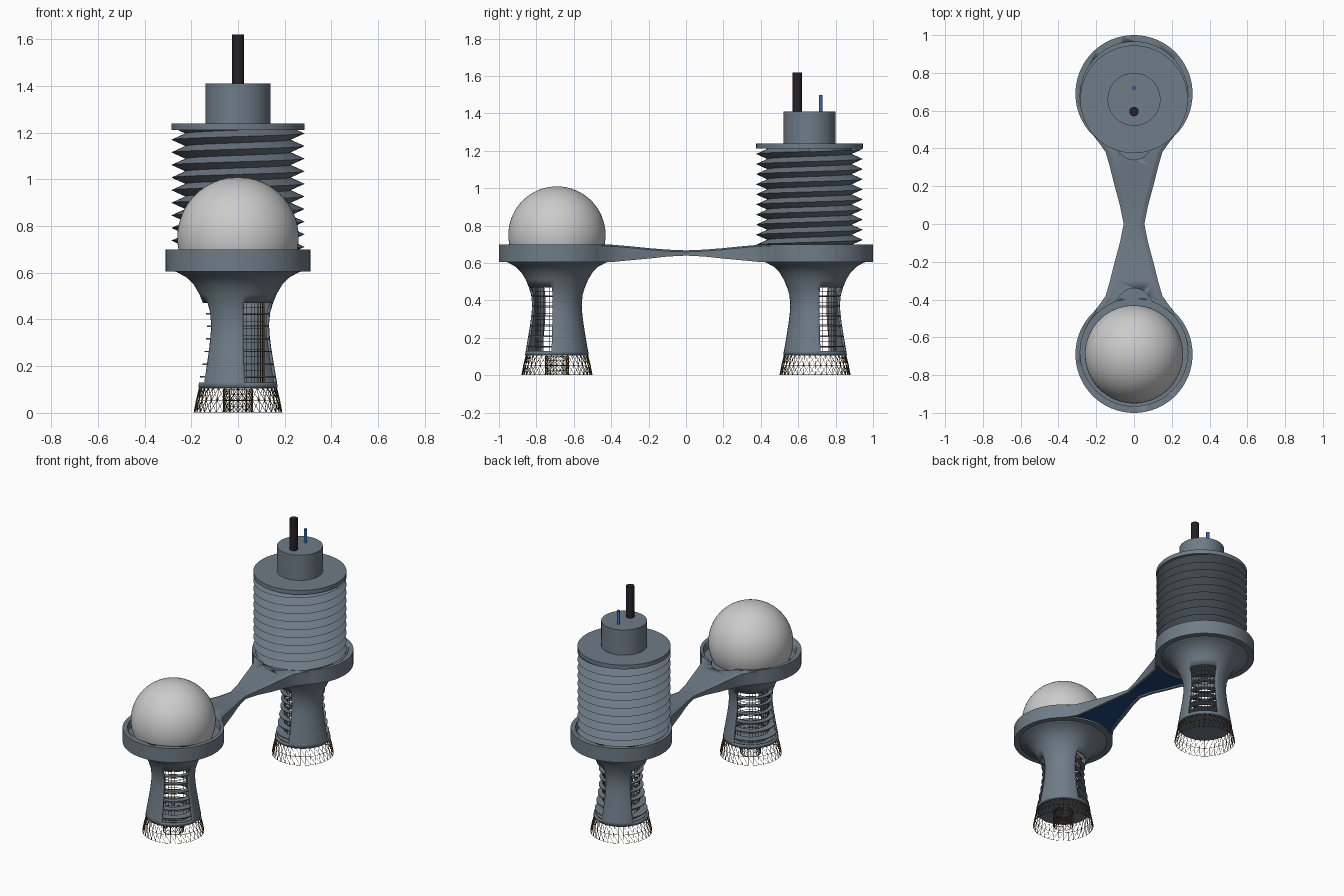
import bpy, bmesh, math
from math import sin, cos, radians, pi

if "Cube" in bpy.data.objects:
    bpy.data.objects.remove(bpy.data.objects["Cube"])


def material(name, rgb):
    m = bpy.data.materials.new(name)
    m.diffuse_color = (*rgb, 1)
    m.use_nodes = True
    m.node_tree.nodes["Principled BSDF"].inputs["Base Color"].default_value = m.diffuse_color
    return m


SLATE = material("slate", (0.16, 0.2, 0.24))
BROWN = material("brown_wire", (0.12, 0.07, 0.03))
BLACK = material("black", (0.02, 0.015, 0.02))
BLUE = material("blue", (0.04, 0.15, 0.45))
DEEP = material("deep_blue", (0.015, 0.06, 0.2))


def make(name, verts, faces, mat=None, recalc=True):
    me = bpy.data.meshes.new(name)
    me.from_pydata(verts, [], faces)
    if recalc:
        bm = bmesh.new()
        bm.from_mesh(me)
        bmesh.ops.recalc_face_normals(bm, faces=bm.faces)
        bm.to_mesh(me)
        bm.free()
    ob = bpy.data.objects.new(name, me)
    bpy.context.collection.objects.link(ob)
    if mat:
        me.materials.append(mat)
    return ob


def smooth(ob, angle=30):
    bpy.ops.object.select_all(action='DESELECT')
    ob.select_set(True)
    bpy.context.view_layer.objects.active = ob
    bpy.ops.object.shade_smooth_by_angle(angle=radians(angle))
    return ob


def cylinder(name, y, r, z0, z1, mat=None, n=64, ry=None):
    ry = ry or r
    v = [(r * cos(2 * pi * i / n), y + ry * sin(2 * pi * i / n), z) for z in (z0, z1) for i in range(n)]
    f = [(i, (i + 1) % n, n + (i + 1) % n, n + i) for i in range(n)]
    f += [tuple(range(n))[::-1], tuple(range(n, 2 * n))]
    return smooth(make(name, v, f, mat))


def revolve(y, profile, n, skip=lambda a, z: False):
    """Open surface of revolution; skip leaves holes."""
    v = [(r * cos(2 * pi * i / n), y + r * sin(2 * pi * i / n), z) for r, z in profile for i in range(n)]
    f = []
    for j in range(len(profile) - 1):
        zm = (profile[j][1] + profile[j + 1][1]) / 2
        for i in range(n):
            if not skip((i + 0.5) * 360 / n, zm):
                k = (i + 1) % n
                f.append((j * n + i, j * n + k, (j + 1) * n + k, (j + 1) * n + i))
    return v, f


def wire(name, y, profile, n, thick=0.004, tri=False):
    v, f = revolve(y, profile, n)
    if tri:
        f = [t for a, b, c, d in f for t in ((a, b, c), (a, c, d))]
    ob = make(name, v, f, BROWN, False)
    m = ob.modifiers.new("wire", 'WIREFRAME')
    m.thickness = thick
    m.use_even_offset = False
    return ob


def cut(ob, cutter):
    m = ob.modifiers.new("cut", 'BOOLEAN')
    m.operation = 'DIFFERENCE'
    m.solver = 'EXACT'
    m.object = cutter


# Pedestal profile (radius, height)
PROFILE = [(.17, .11), (.167, .13), (.155, .2), (.142, .28), (.135, .34), (.133, .38), (.138, .43),
           (.15, .47), (.166, .51), (.19, .55), (.22, .58), (.26, .602), (.285, .61)]


def radius_at(z):
    for (r0, z0), (r1, z1) in zip(PROFILE, PROFILE[1:]):
        if z0 <= z <= z1:
            return r0 + (r1 - r0) * (z - z0) / (z1 - z0)


# Bridge: loft of a chamfered section with a recessed underside
STATIONS = [(0, .055, .668, .64), (.1, .075, .672, .635), (.2, .102, .68, .624), (.3, .127, .69, .615),
            (.38, .15, .697, .607), (.43, .185, .699, .606), (.48, .225, .699, .606)]
stations = [(-y, w, t, b) for y, w, t, b in STATIONS[:0:-1]] + STATIONS
v, pv = [], []
for y, w, t, b in stations:
    half = [(w, b), (w, t - .008), (w - .022, t)]
    inner = [(w - .016, b + .012), (w - .016, b)]
    sec = half + [(-x, z) for x, z in half[::-1]] + [(-x, z) for x, z in inner[::-1]] + inner
    v += [(x, y, z) for x, z in sec]
    pv += [(x, y, b + .01) for x in (-w + .016, w - .016)]
n, rows = 10, len(stations)
f = [(j * n + i, j * n + (i + 1) % n, (j + 1) * n + (i + 1) % n, (j + 1) * n + i)
     for j in range(rows - 1) for i in range(n)]
f += [tuple(range(n)), tuple(range((rows - 1) * n, rows * n))]
bridge = smooth(make("bridge", v, f, SLATE), 20)
pf = [(2 * j, 2 * j + 2, 2 * j + 3, 2 * j + 1) for j in range(rows - 1)]
make("bridge_underside_panel", pv, pf, DEEP, False)

# Two pods, mirrored front to back
for s, tag in ((-1, "front"), (1, "rear")):
    y = .69 * s
    # Tray with recess
    tray = cylinder(tag + "_tray", y, .31, .606, .70, SLATE, 96)
    for k, (cy, rx, ry) in enumerate(((.68, .285, .285), (.5, .115, .16))):
        c = cylinder(f"{tag}_recess_cutter_{k}", cy * s, rx, .645 + .001 * k, .8, None, 64, ry)
        c.hide_render = True
        c.hide_set(True)
        cut(tray, c)
        cut(bridge, c)

    # Hollow flared pedestal with two windows
    def window(a, z, s=s):
        b = (a * -s) % 360
        return .13 < z < .47 and (85 < b < 210 or 280 < b < 350)
    v, f = revolve(y, PROFILE, 72, window)
    ped = smooth(make(tag + "_pedestal", v, f, SLATE, False))
    m = ped.modifiers.new("wall", 'SOLIDIFY')
    m.thickness = .012
    m.offset = -1
    cylinder(tag + "_pedestal_floor", y, .168, .105, .118, SLATE)

    # Louvre rings and wire core
    for k in range(6):
        z = .155 + .054 * k
        ro = radius_at(z) - .001
        v, f = revolve(y, [(.108, z - .003), (ro, z - .003), (ro, z + .003), (.108, z + .003),
                           (.108, z - .003)], 48)
        smooth(make(f"{tag}_louvre_{k}", v, f, SLATE))
    wire(tag + "_wire_core", y, [(.112, .12 + .03 * k) for k in range(13)], 36)

    # Wire skirt foot
    wire(tag + "_wire_foot", y, [(.165, .108), (.178, .055), (.188, .002)], 36, .004, True)

wire("front_inner_foot", -.69, [(.062, .002 + .025 * k) for k in range(5)], 20, .004, True)

# Ball in the front tray
bpy.ops.mesh.primitive_uv_sphere_add(segments=64, ring_count=32, radius=.26, location=(0, -.69, .75))
ball = bpy.context.object
ball.name = "ball"
smooth(ball)

# Helical finned drum on the rear tray
Y, N, P, TURNS = .66, 64, .054, 11
v, f = [], []
for i in range(N * TURNS + 1):
    a = 2 * pi * i / N
    for r, dz in ((.225, 0), (.285, P / 2)):
        z = min(max(.63 + P * i / N + dz, .65), 1.225)
        v.append((r * cos(a), Y + r * sin(a), z))
for i in range(N * TURNS):
    f.append((2 * i, 2 * i + 2, 2 * i + 3, 2 * i + 1))
    if i + N < N * TURNS:
        f.append((2 * i + 1, 2 * i + 3, 2 * (i + N) + 2, 2 * (i + N)))
smooth(make("helical_fins", v, f, SLATE))
cylinder("drum_core", Y, .224, .64, 1.22, SLATE)
cylinder("drum_cap", Y, .285, 1.212, 1.24, SLATE)
cylinder("upper_collar", Y, .14, 1.23, 1.41, SLATE)
cylinder("black_rod", .595, .025, 1.4, 1.62, BLACK, 24)
cylinder("blue_rod", .72, .01, 1.4, 1.5, BLUE, 16)
